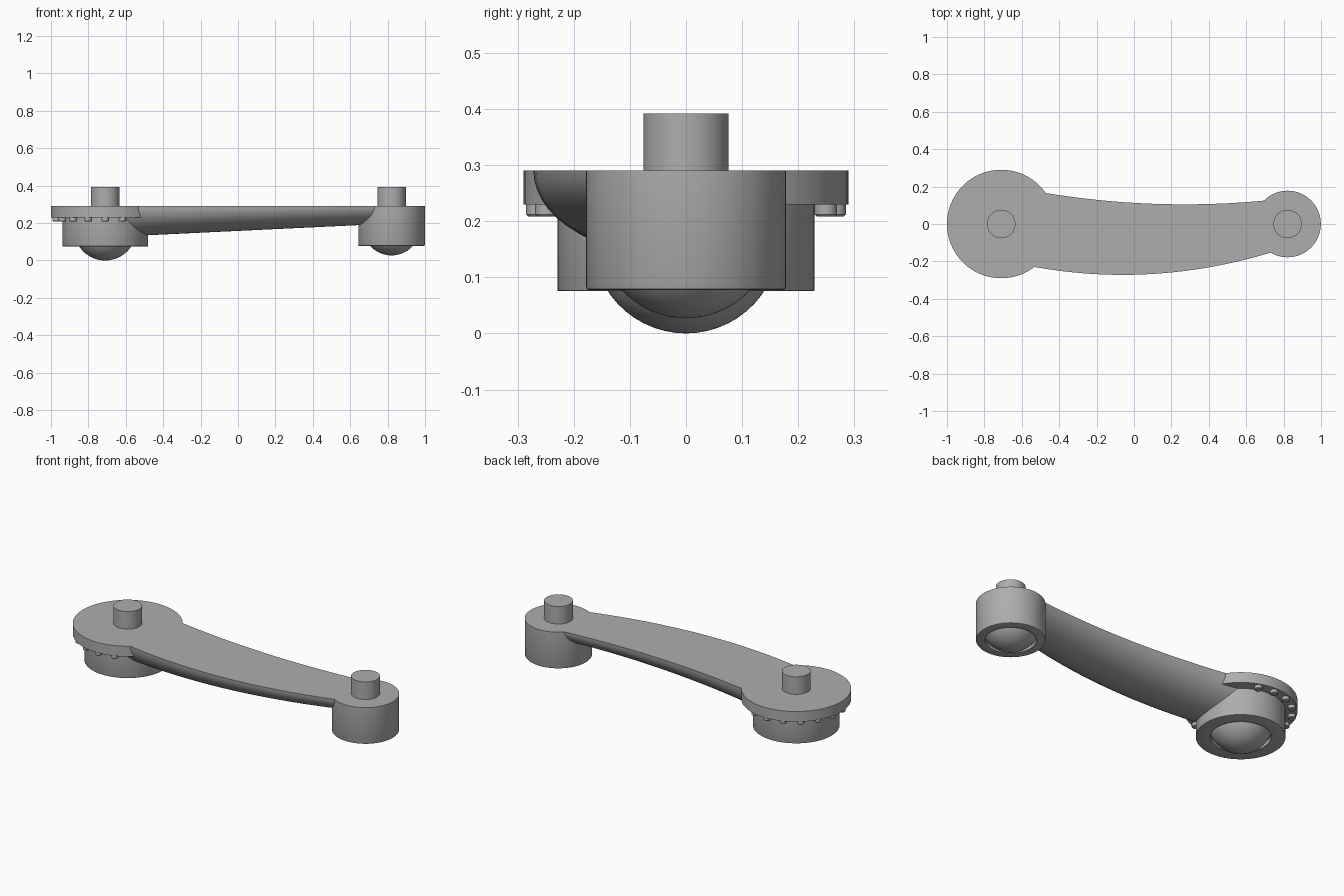
import bpy, bmesh, math

if "Cube" in bpy.data.objects:
    bpy.data.objects.remove(bpy.data.objects["Cube"])

TOP = 0.29
BIG_X, SMALL_X = -0.71, 0.821

grey = bpy.data.materials.new("plain_grey")
grey.diffuse_color = (0.42, 0.42, 0.42, 1)
grey.use_nodes = True
grey.node_tree.nodes["Principled BSDF"].inputs["Base Color"].default_value = grey.diffuse_color


def finish(name, bm, loc=(0, 0, 0), angle=35):
    bmesh.ops.recalc_face_normals(bm, faces=bm.faces)
    me = bpy.data.meshes.new(name)
    bm.to_mesh(me)
    bm.free()
    me.materials.append(grey)
    ob = bpy.data.objects.new(name, me)
    ob.location = loc
    bpy.context.collection.objects.link(ob)
    bpy.ops.object.select_all(action='DESELECT')
    ob.select_set(True)
    bpy.context.view_layer.objects.active = ob
    bpy.ops.object.shade_smooth_by_angle(angle=math.radians(angle))
    return ob


def lathe(name, profile, x, y=0, n=64):
    """Revolve (radius, z) points; zero radius closes to a pole."""
    bm = bmesh.new()
    rings = []
    for r, z in profile:
        if r == 0:
            rings.append([bm.verts.new((0, 0, z))] * n)
        else:
            rings.append([bm.verts.new((r * math.cos(2 * math.pi * i / n),
                                        r * math.sin(2 * math.pi * i / n), z))
                          for i in range(n)])
    for a, b in zip(rings, rings[1:]):
        for i in range(n):
            j = (i + 1) % n
            quad = list(dict.fromkeys((a[i], a[j], b[j], b[i])))
            bm.faces.new(quad)
    return finish(name, bm, (x, y, 0))


def drum(name, x, r, top, bottom, hole, bevel):
    """Drum with a shallow socket in its underside."""
    lathe(name, [(0, top), (r, top), (r, bottom + bevel), (r - bevel * 0.3, bottom + bevel * 0.3),
                 (r - bevel, bottom), (hole, bottom), (hole, bottom + 0.025), (0, bottom + 0.025)], x)


def dome(name, x, low, bottom, radius):
    """Spherical cap poking out of the socket."""
    h = bottom - low
    R = (radius ** 2 + h ** 2) / (2 * h)
    end = math.acos((R - h - 0.025) / R)
    pts = [(R * math.sin(end * i / 10), low + R - R * math.cos(end * i / 10)) for i in range(11)]
    lathe(name, pts, x)


# Large end: flange, drum, ball
lathe("large_flange", [(0, TOP), (0.29, TOP), (0.29, 0.23), (0, 0.23)], BIG_X, n=72)
drum("large_drum", BIG_X, 0.229, 0.24, 0.076, 0.156, 0.001)
dome("large_ball", BIG_X, 0.0, 0.076, 0.14)

# Small end: drum, ball
drum("small_drum", SMALL_X, 0.178, TOP, 0.077, 0.131, 0.006)
dome("small_ball", SMALL_X, 0.027, 0.077, 0.114)

# Pins on top of both ends
for name, x in (("large_pin", BIG_X), ("small_pin", SMALL_X)):
    lathe(name, [(0, 0.392), (0.076, 0.392), (0.076, TOP - 0.01), (0, TOP - 0.01)], x, n=40)

# Small studs under the flange, leaving out the side where the arm joins
for k in range(12):
    a = math.radians(70 + 20 * k)
    lathe("flange_stud_%d" % (k + 1),
          [(0, 0.208), (0.016, 0.208), (0.02, 0.212), (0.02, 0.235), (0, 0.235)],
          BIG_X + 0.265 * math.cos(a), 0.265 * math.sin(a), n=16)

# Curved arm: flat top, half-ellipse underside, tapering towards the small end
bm = bmesh.new()
sections = []
for s in range(33):
    x = BIG_X + (0.8 - BIG_X) * s / 32
    front = -0.272 + 0.19 * (x + 0.06) ** 2
    back = 0.105 + 0.11 * (x - 0.27) ** 2
    mid, half = (front + back) / 2, (back - front) / 2
    depth = TOP - (0.135 + 0.048 * (x + 0.48))
    sections.append([bm.verts.new((x, mid - half * math.cos(math.pi * i / 24),
                                   TOP - depth * math.sin(math.pi * i / 24)))
                     for i in range(25)])
for a, b in zip(sections, sections[1:]):
    for i in range(25):
        j = (i + 1) % 25
        bm.faces.new((a[i], a[j], b[j], b[i]))
bm.faces.new(sections[0])
bm.faces.new(sections[-1])
finish("curved_arm", bm)
